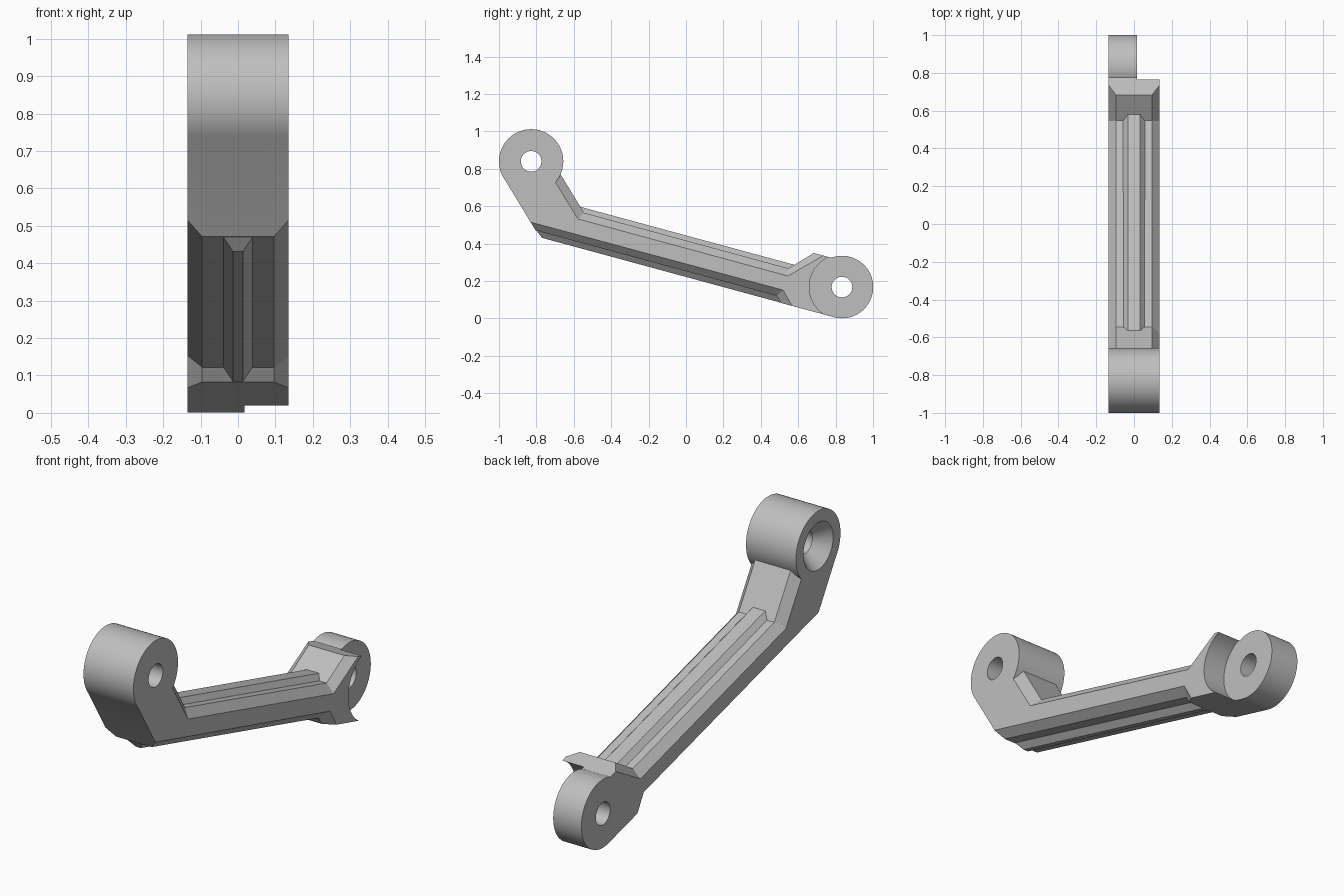
import bpy, bmesh, math

cube = bpy.data.objects.get("Cube")
if cube:
    bpy.data.objects.remove(cube, do_unlink=True)

HALF = 0.135                 # half width of the link
FLAT = 0.096                 # half width inside the chamfers
FRONT = (-0.828, 0.84)       # front pivot (y, z)
REAR = (0.834, 0.168)        # rear pivot (y, z)
BORE = 0.055

grey = bpy.data.materials.new("plain_grey")
grey.use_nodes = True
grey.diffuse_color = (0.52, 0.52, 0.52, 1)
grey.node_tree.nodes["Principled BSDF"].inputs["Base Color"].default_value = (0.52, 0.52, 0.52, 1)


def loft(name, rings):
    """Closed solid through rings of matching points, capped at both ends."""
    bm = bmesh.new()
    rows = [[bm.verts.new(p) for p in ring] for ring in rings]
    for a, b in zip(rows, rows[1:]):
        for i in range(len(a)):
            j = (i + 1) % len(a)
            bm.faces.new((a[i], a[j], b[j], b[i]))
    bm.faces.new(rows[0])
    bm.faces.new(rows[-1])
    bmesh.ops.recalc_face_normals(bm, faces=bm.faces)
    mesh = bpy.data.meshes.new(name)
    bm.to_mesh(mesh)
    bm.free()
    mesh.materials.append(grey)
    obj = bpy.data.objects.new(name, mesh)
    bpy.context.collection.objects.link(obj)
    return obj


def turned(name, centre, stations, segments=72):
    """Round part on a sideways axis; stations are (x, radius)."""
    angles = [math.tau * i / segments for i in range(segments)]
    return loft(name, [[(x, centre[0] + r * math.cos(a), centre[1] + r * math.sin(a))
                        for a in angles] for x, r in stations])


def rib(name, base, tip, base_half, tip_half):
    """Tapered rib; base and tip are (y, z) end pairs."""
    def ring(ends, w):
        (y0, z0), (y1, z1) = ends
        return [(-w, y0, z0), (w, y0, z0), (w, y1, z1), (-w, y1, z1)]
    return loft(name, [ring(base, base_half), ring(tip, tip_half)])


def combine(target, tool, operation):
    mod = target.modifiers.new(operation, 'BOOLEAN')
    mod.operation = operation
    mod.solver = 'EXACT'
    mod.object = tool
    bpy.context.view_layer.objects.active = target
    bpy.ops.object.modifier_apply(modifier=mod.name)
    bpy.data.objects.remove(tool, do_unlink=True)


# Cranked arm: side outline and the matching outline inside the chamfers
side = [(-0.974, 0.751), (-0.831, 0.515), (0.519, 0.152), (0.567, 0.067),
        (0.79, 0.007), (0.83, 0.17), (0.79, 0.321), (0.735, 0.336),
        (0.545, 0.227), (-0.578, 0.532), (-0.734, 0.787)]
middle = list(side)
middle[1:4] = [(-0.804, 0.471), (0.485, 0.121), (0.51, 0.0825)]
middle[7:] = [(0.684, 0.35), (0.547, 0.268), (-0.545, 0.565), (-0.68, 0.786)]
arm = loft("link_arm", [[(x, y, z) for y, z in outline] for x, outline in
                        ((-HALF, side), (-FLAT, middle), (FLAT, middle), (HALF, side))])

# Clearance notch beside the narrow rear boss
combine(arm, turned("notch", REAR, [(0.017, 0.175), (0.2, 0.175)]), 'DIFFERENCE')

# Pivot bosses
combine(arm, turned("front_boss", FRONT, [(-HALF, 0.172), (HALF, 0.172)]), 'UNION')
combine(arm, turned("rear_boss", REAR, [(-HALF, 0.167), (0.017, 0.167)]), 'UNION')

# Stiffening ribs above and below
combine(arm, rib("top_rib", [(-0.58, 0.565), (0.58, 0.25)],
                 [(-0.58, 0.601), (0.59, 0.284)], 0.065, 0.033), 'UNION')
combine(arm, rib("bottom_rib", [(-0.81, 0.483), (0.54, 0.118)],
                 [(-0.77, 0.431), (0.53, 0.078)], 0.048, 0.013), 'UNION')

# Bores, the front one countersunk on one side
combine(arm, turned("front_bore", FRONT, [(-0.145, 0.1236), (-0.065, BORE), (0.2, BORE)]),
        'DIFFERENCE')
combine(arm, turned("rear_bore", REAR, [(-0.2, BORE), (0.2, BORE)]), 'DIFFERENCE')

# Smooth round surfaces, crisp edges
bpy.ops.object.select_all(action='DESELECT')
arm.select_set(True)
bpy.context.view_layer.objects.active = arm
bpy.ops.object.shade_smooth_by_angle(angle=math.radians(25))
